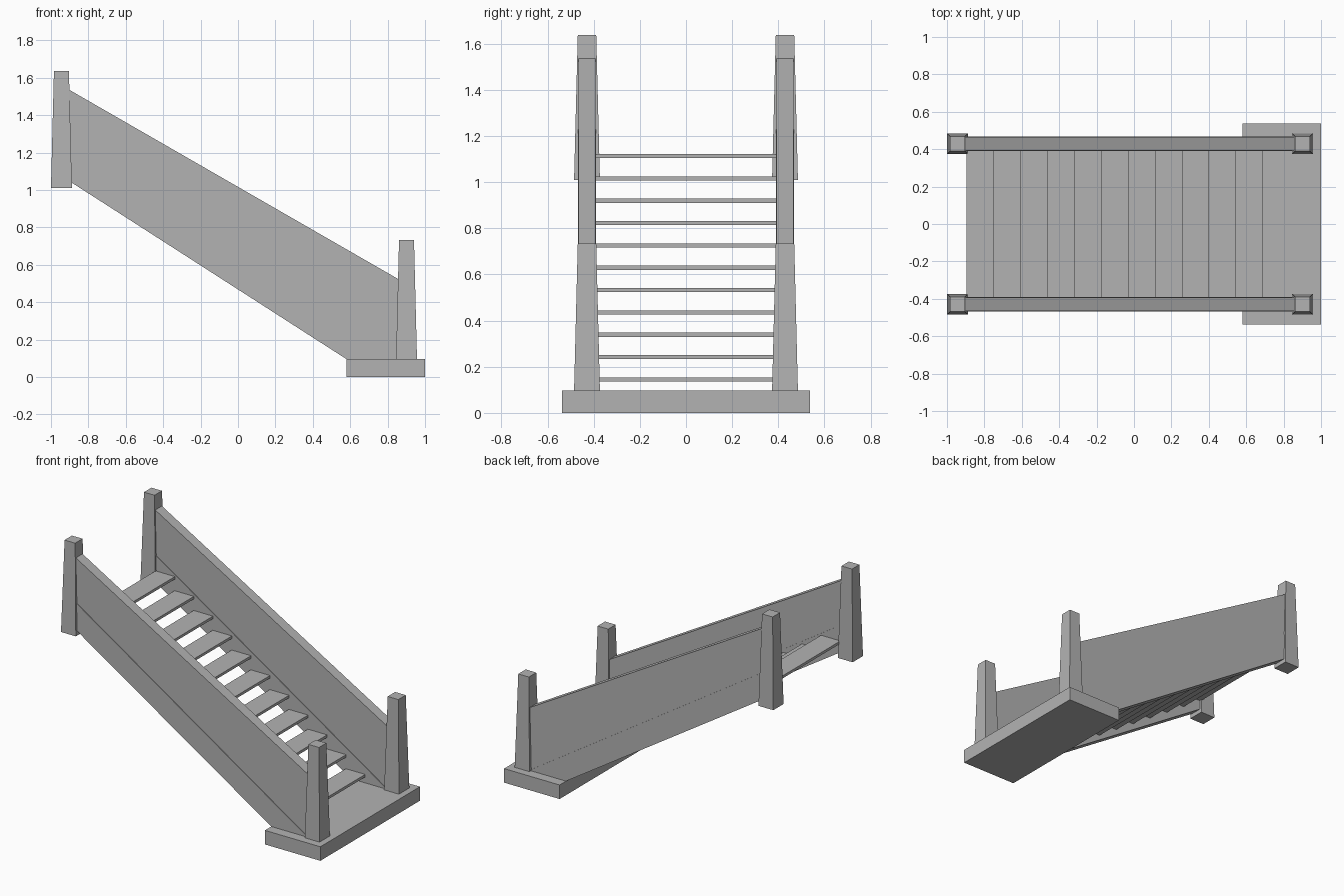
import bpy
import bmesh

# Remove the default cube
cube = bpy.data.objects.get("Cube")
if cube:
    bpy.data.objects.remove(cube, do_unlink=True)

# Single grey finish
grey = bpy.data.materials.new("plain_grey")
grey.use_nodes = True
COLOUR = (0.45, 0.45, 0.45, 1)
grey.diffuse_color = COLOUR
grey.node_tree.nodes["Principled BSDF"].inputs["Base Color"].default_value = COLOUR


def loft(name, lower, upper):
    """Closed solid between two matching loops of points."""
    bm = bmesh.new()
    a = [bm.verts.new(p) for p in lower]
    b = [bm.verts.new(p) for p in upper]
    bm.faces.new(a)
    bm.faces.new(b)
    for i in range(len(a)):
        j = (i + 1) % len(a)
        bm.faces.new((a[i], a[j], b[j], b[i]))
    bmesh.ops.recalc_face_normals(bm, faces=bm.faces)
    mesh = bpy.data.meshes.new(name)
    bm.to_mesh(mesh)
    bm.free()
    mesh.materials.append(grey)
    obj = bpy.data.objects.new(name, mesh)
    bpy.context.collection.objects.link(obj)
    return obj


def rect(x0, x1, y0, y1, z):
    return [(x0, y0, z), (x1, y0, z), (x1, y1, z), (x0, y1, z)]


def box(name, x0, x1, y0, y1, z0, z1):
    return loft(name, rect(x0, x1, y0, y1, z0), rect(x0, x1, y0, y1, z1))


def post(name, x, y, z0, z1, foot=0.056, head=0.04):
    return loft(name,
                rect(x - foot, x + foot, y - foot, y + foot, z0),
                rect(x - head, x + head, y - head, y + head, z1))


def slab(name, profile, y, half):
    """Extrude a side profile (x, z) across y."""
    return loft(name, [(x, y - half, z) for x, z in profile],
                [(x, y + half, z) for x, z in profile])


# Footing slab
box("base_slab", 0.58, 1.0, -0.538, 0.538, 0, 0.096)

# Side boards and posts, ends buried in the posts
stringer = [(-0.93, 1.066), (-0.93, 1.251), (0.857, 0.096), (0.58, 0.096)]
panel = [(-0.93, 1.552), (-0.93, 1.251), (0.857, 0.096), (0.89, 0.505)]
for side, y in (("left", 0.429), ("right", -0.429)):
    slab(side + "_stringer", stringer, y, 0.040)
    slab(side + "_balustrade_panel", panel, y, 0.036)
    post(side + "_lower_post", 0.901, y, 0.096, 0.733)
    post(side + "_upper_post", -0.944, y, 1.01, 1.637)

# Open treads
for i in range(11):
    front = 0.69 - 0.144 * i
    z = 0.145 + 0.0968 * i
    box("tread_%d" % (i + 1), front - 0.146, front, -0.391, 0.391,
        z - 0.009, z + 0.009)
